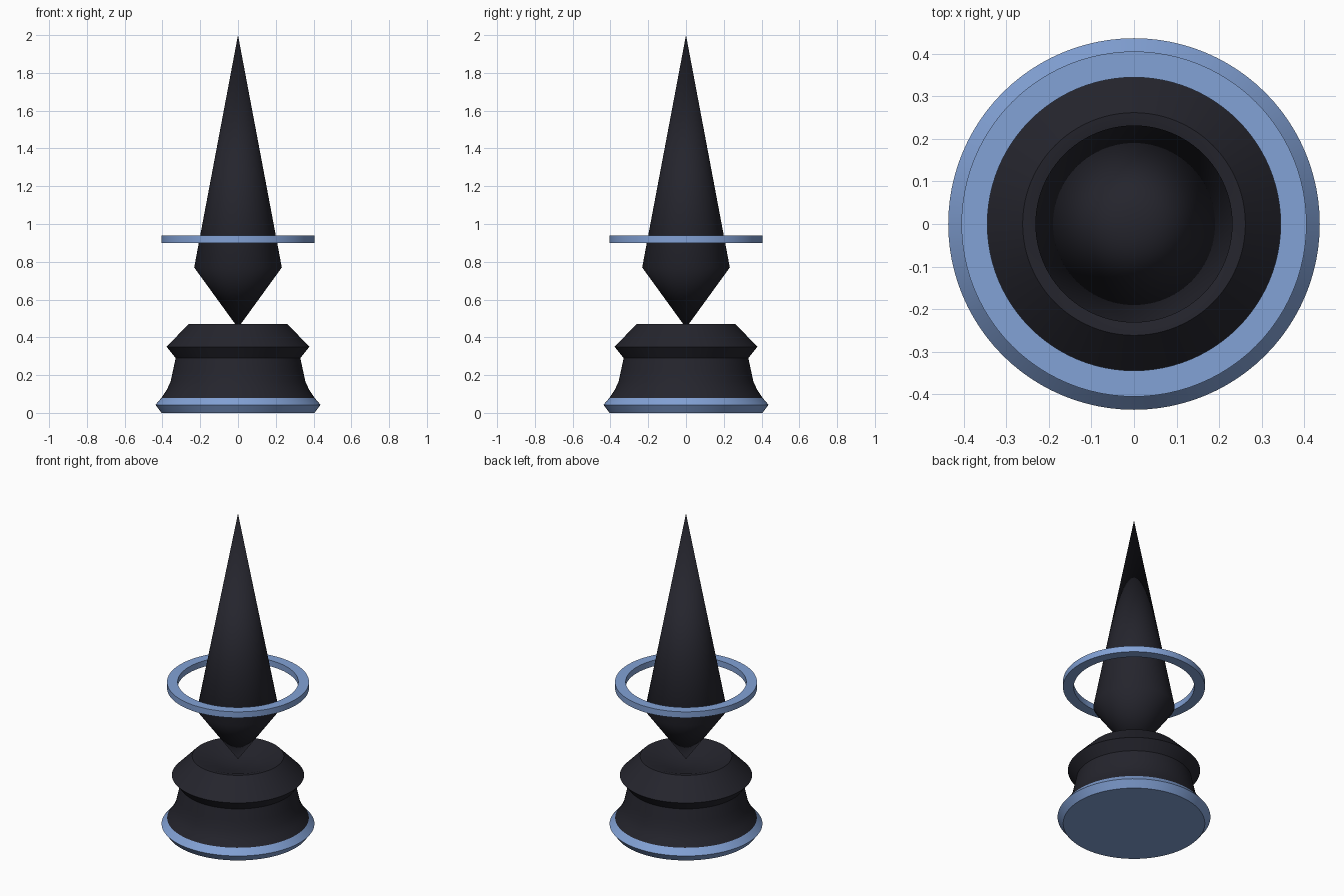
import bpy
import bmesh
from math import radians, tau

if "Cube" in bpy.data.objects:
    bpy.data.objects.remove(bpy.data.objects["Cube"], do_unlink=True)

SEGMENTS = 96


def make_material(name, rgb):
    mat = bpy.data.materials.new(name)
    mat.use_nodes = True
    mat.diffuse_color = (*rgb, 1)
    bsdf = mat.node_tree.nodes["Principled BSDF"]
    bsdf.inputs["Base Color"].default_value = (*rgb, 1)
    bsdf.inputs["Roughness"].default_value = 0.6
    return mat


def lathe(name, profile, mat, smooth_angle, closed=False):
    """Revolve a (radius, height) profile around the z axis."""
    bm = bmesh.new()
    verts = [bm.verts.new((r, 0, z)) for r, z in profile]
    edges = [bm.edges.new(pair) for pair in zip(verts, verts[1:])]
    if closed:
        edges.append(bm.edges.new((verts[-1], verts[0])))
    bmesh.ops.spin(bm, geom=verts + edges, cent=(0, 0, 0), axis=(0, 0, 1),
                   angle=tau, steps=SEGMENTS)
    bmesh.ops.remove_doubles(bm, verts=bm.verts, dist=0.0001)
    bmesh.ops.recalc_face_normals(bm, faces=bm.faces)
    mesh = bpy.data.meshes.new(name)
    bm.to_mesh(mesh)
    bm.free()
    mesh.materials.append(mat)
    obj = bpy.data.objects.new(name, mesh)
    bpy.context.collection.objects.link(obj)
    bpy.ops.object.select_all(action="DESELECT")
    obj.select_set(True)
    bpy.context.view_layer.objects.active = obj
    bpy.ops.object.shade_smooth_by_angle(angle=radians(smooth_angle))
    return obj


black = make_material("dark stone", (0.018, 0.018, 0.026))
blue = make_material("pale blue", (0.225, 0.36, 0.67))

# Blue foot with a pointed edge
lathe("foot_trim", [(0, 0), (0.405, 0), (0.437, 0.043), (0.405, 0.08), (0, 0.08)],
      blue, 40)

# Flared pedestal with a collar and a shallow dish in its top
lathe("pedestal",
      [(0, 0.075), (0.405, 0.08), (0.378, 0.12), (0.357, 0.165), (0.345, 0.22),
       (0.33, 0.29), (0.378, 0.35), (0.262, 0.47), (0.235, 0.468),
       (0.12, 0.43), (0, 0.415)],
      black, 40)

# Floating double-pointed spike
lathe("spike", [(0, 0.45), (0.232, 0.77), (0, 2)], black, 60)

# Hovering ring around the spike
lathe("halo_ring", [(0.345, 0.9), (0.406, 0.9), (0.406, 0.938), (0.345, 0.938)],
      blue, 40, closed=True)
